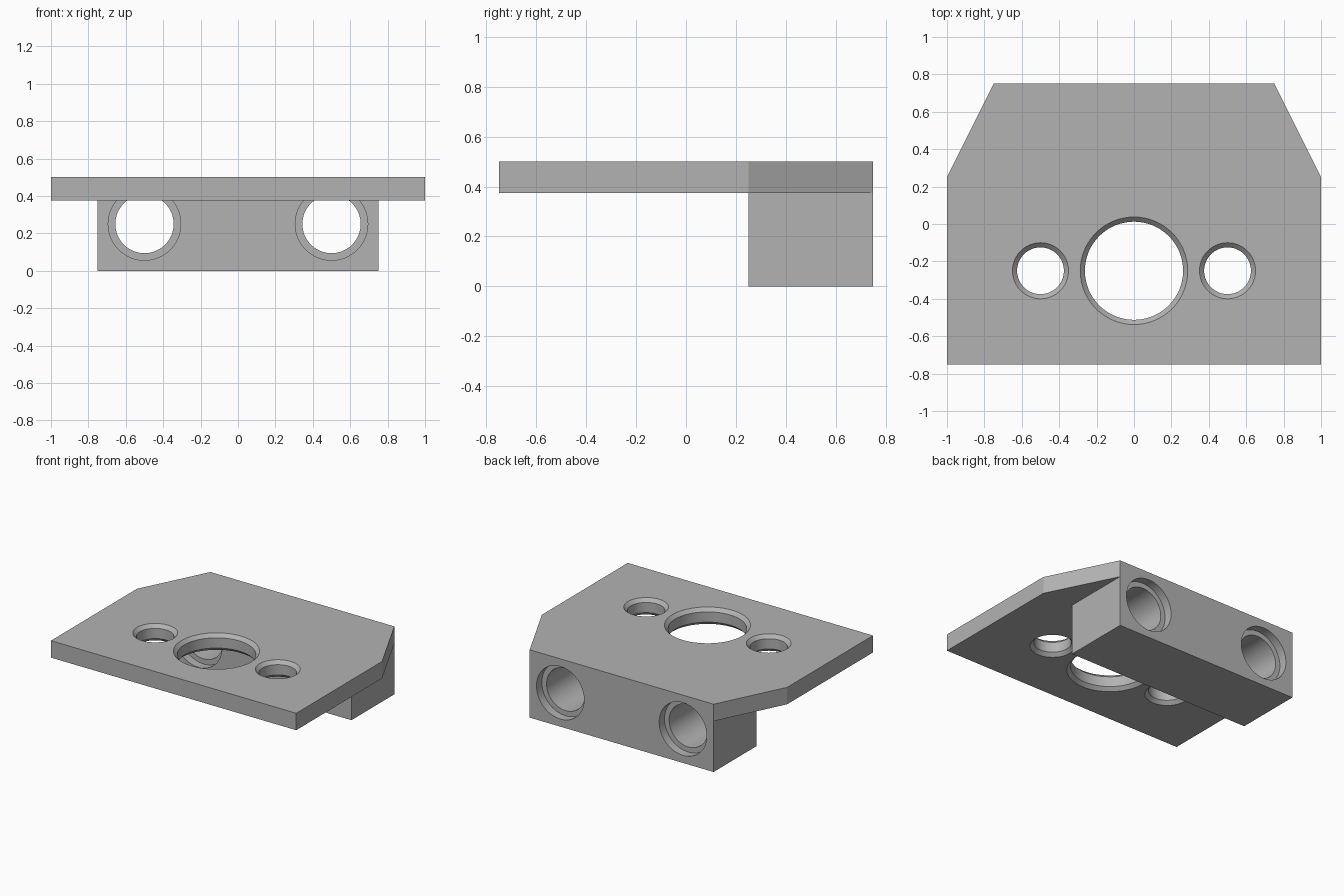
import bpy, bmesh, math
from mathutils import Matrix

if "Cube" in bpy.data.objects:
    bpy.data.objects.remove(bpy.data.objects["Cube"])

grey = bpy.data.materials.new("light_grey")
grey.diffuse_color = (0.45, 0.45, 0.45, 1)
grey.use_nodes = True
grey.node_tree.nodes["Principled BSDF"].inputs["Base Color"].default_value = grey.diffuse_color


def make_object(name, bm):
    bmesh.ops.recalc_face_normals(bm, faces=bm.faces)
    mesh = bpy.data.meshes.new(name)
    bm.to_mesh(mesh)
    bm.free()
    mesh.materials.append(grey)
    obj = bpy.data.objects.new(name, mesh)
    bpy.context.collection.objects.link(obj)
    return obj


def prism(name, outline, z0, z1):
    """Extrude a flat outline between two heights."""
    bm = bmesh.new()
    face = bm.faces.new([bm.verts.new((x, y, z0)) for x, y in outline])
    top = bmesh.ops.extrude_face_region(bm, geom=[face])["geom"]
    verts = [v for v in top if isinstance(v, bmesh.types.BMVert)]
    bmesh.ops.translate(bm, verts=verts, vec=(0, 0, z1 - z0))
    return make_object(name, bm)


def bore(name, profile, matrix, sides=64):
    """Stack rings of (radius, height) into a closed turned cutter."""
    bm = bmesh.new()
    rings = []
    for r, h in profile:
        rings.append([bm.verts.new((r * math.cos(2 * math.pi * i / sides),
                                    r * math.sin(2 * math.pi * i / sides), h))
                      for i in range(sides)])
    for a, b in zip(rings, rings[1:]):
        for i in range(sides):
            j = (i + 1) % sides
            bm.faces.new((a[i], a[j], b[j], b[i]))
    bm.faces.new(rings[0])
    bm.faces.new(rings[-1])
    bm.transform(matrix)
    obj = make_object(name, bm)
    obj.hide_render = True
    return obj


def combine(target, other, operation):
    mod = target.modifiers.new(operation.lower(), 'BOOLEAN')
    mod.operation, mod.solver, mod.object = operation, 'EXACT', other
    bpy.context.view_layer.objects.active = target
    bpy.ops.object.modifier_apply(modifier=mod.name)
    bpy.data.objects.remove(other, do_unlink=True)


# Top plate with clipped back corners, joined to the rear block
bracket = prism("mounting_bracket",
                [(-1, -0.75), (1, -0.75), (1, 0.25), (0.75, 0.75),
                 (-0.75, 0.75), (-1, 0.25)], 0.375, 0.5)
block = prism("rear_block", [(-0.75, 0.25), (0.75, 0.25),
                             (0.75, 0.75), (-0.75, 0.75)], 0, 0.5)
combine(bracket, block, 'UNION')

# Vertical plate holes, chamfered at both ends
c, e = 0.025, 0.01
for x, r in ((-0.5, 0.125), (0, 0.2625), (0.5, 0.125)):
    profile = [(r + c + e, 0.375 - e), (r, 0.375 + c),
               (r, 0.5 - c), (r + c + e, 0.5 + e)]
    cutter = bore("plate_hole", profile, Matrix.Translation((x, -0.25, 0)))
    combine(bracket, cutter, 'DIFFERENCE')

# Horizontal block holes, stepped wider at both ends
r, wide, d = 0.156, 0.194, 0.0625
for x in (-0.5, 0.5):
    profile = [(wide, -0.76), (wide, -0.75 + d), (r, -0.75 + d),
               (r, -0.25 - d), (wide, -0.25 - d), (wide, -0.2499)]
    turn = Matrix.Translation((x, 0, 0.25)) @ Matrix.Rotation(math.pi / 2, 4, 'X')
    cutter = bore("block_hole", profile, turn)
    combine(bracket, cutter, 'DIFFERENCE')

# Smooth bores, crisp edges
bpy.context.view_layer.objects.active = bracket
bracket.select_set(True)
bpy.ops.object.shade_smooth_by_angle(angle=math.radians(25))
